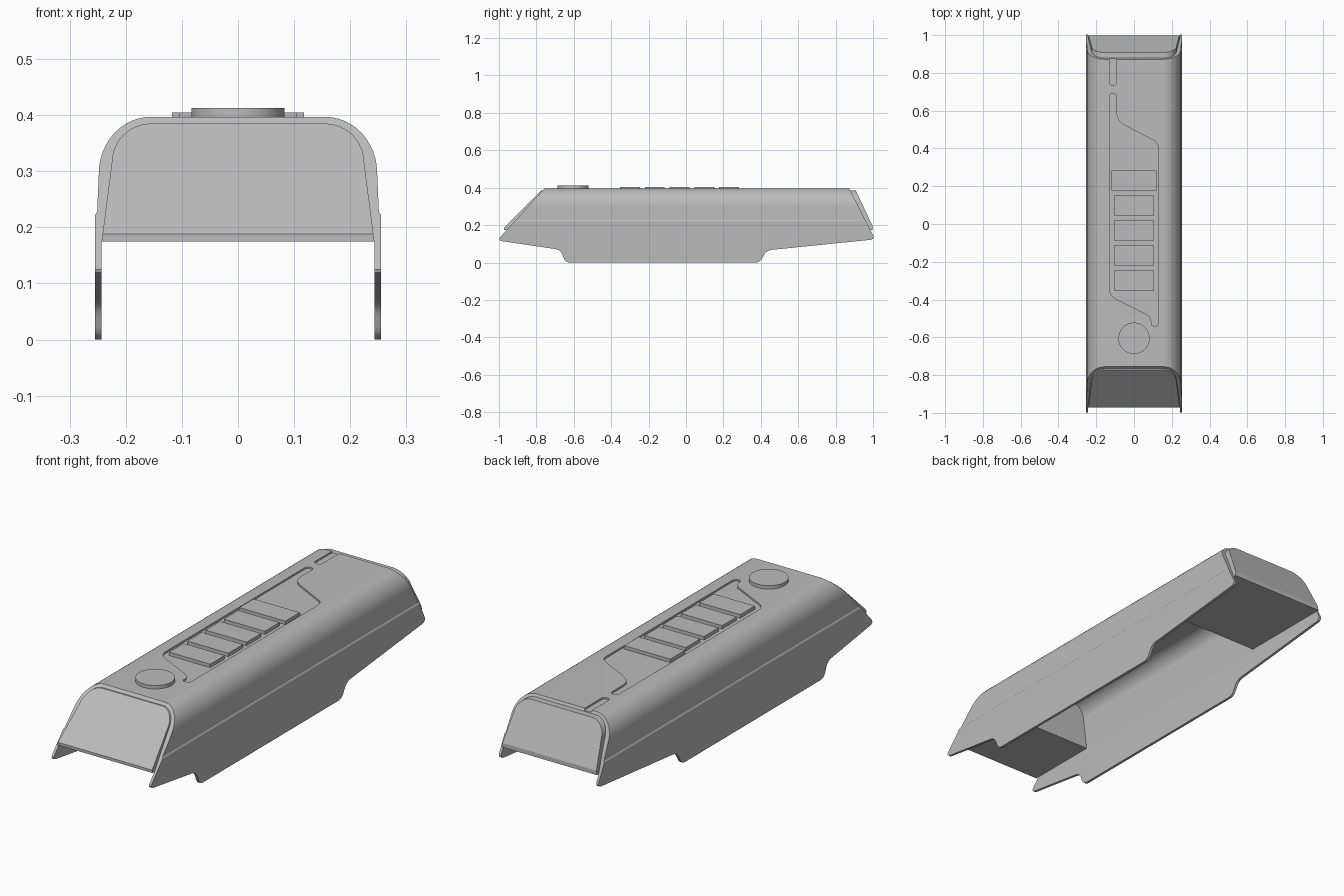
import bpy, bmesh, math
from mathutils import Vector

cube = bpy.data.objects.get("Cube")
if cube:
    bpy.data.objects.remove(cube, do_unlink=True)

grey = bpy.data.materials.new("plain_grey")
grey.use_nodes = True
grey.diffuse_color = (0.5, 0.5, 0.5, 1)
grey.node_tree.nodes["Principled BSDF"].inputs["Base Color"].default_value = (0.5, 0.5, 0.5, 1)


def finish(name, bm):
    bmesh.ops.recalc_face_normals(bm, faces=bm.faces)
    mesh = bpy.data.meshes.new(name)
    bm.to_mesh(mesh)
    bm.free()
    mesh.materials.append(grey)
    obj = bpy.data.objects.new(name, mesh)
    bpy.context.collection.objects.link(obj)
    return obj


def prism_mesh(points, axis, low, high):
    """Extrude a 2D outline along an axis (points are the other two, in order)."""
    bm = bmesh.new()
    def place(p, h):
        co = list(p)
        co.insert("xyz".index(axis), h)
        return bm.verts.new(co)
    a = [place(p, low) for p in points]
    b = [place(p, high) for p in points]
    bm.faces.new(a)
    bm.faces.new(b[::-1])
    for i in range(len(a)):
        j = (i + 1) % len(a)
        bm.faces.new((a[i], a[j], b[j], b[i]))
    return bm


def rounded(corners, steps=5):
    """Round each corner (u, v, radius) of an outline."""
    out, n = [], len(corners)
    for i, (u, v, r) in enumerate(corners):
        c = Vector((u, v))
        if not r:
            out.append(c)
            continue
        a = c + r * (Vector(corners[i - 1][:2]) - c).normalized()
        b = c + r * (Vector(corners[(i + 1) % n][:2]) - c).normalized()
        for k in range(steps + 1):
            t = k / steps
            out.append(a * (1 - t) ** 2 + c * 2 * t * (1 - t) + b * t * t)
    return out


def arch(side, cx, cz, rx, rz, steps=12):
    """Symmetric arch outline: straight side points, then elliptic shoulders."""
    arc = [(cx + rx * math.cos(k / steps * math.pi / 2),
            cz + rz * math.sin(k / steps * math.pi / 2)) for k in range(steps + 1)]
    half = side + arc
    return half + [(-x, z) for x, z in reversed(half)]


def boolean(obj, cutter, operation):
    mod = obj.modifiers.new("cut", "BOOLEAN")
    mod.operation, mod.solver, mod.object = operation, "EXACT", cutter
    bpy.context.view_layer.objects.active = obj
    bpy.ops.object.modifier_apply(modifier=mod.name)
    bpy.data.objects.remove(cutter, do_unlink=True)


def smooth(obj, angle=25):
    bpy.ops.object.select_all(action="DESELECT")
    obj.select_set(True)
    bpy.context.view_layer.objects.active = obj
    bpy.ops.object.shade_smooth_by_angle(angle=math.radians(angle))


# Shell: arched channel trimmed to the side silhouette
outer = arch([(0.255, -0.05), (0.255, 0.222), (0.251, 0.228)], 0.155, 0.297, 0.093, 0.1)
inner = arch([(0.243, -0.05), (0.243, 0.175)], 0.155, 0.315, 0.070, 0.07)
shell = finish("shell", prism_mesh(outer + inner[::-1], "y", -1.1, 1.1))
silhouette = rounded([
    (-1.01, 0.118, 0.03), (-0.67, 0.068, 0.03), (-0.645, 0, 0.025), (0.395, 0, 0.025),
    (0.43, 0.065, 0.03), (1.012, 0.124, 0.03), (0.845, 0.45, 0), (-0.707, 0.45, 0)])
boolean(shell, finish("silhouette_cutter", prism_mesh(silhouette, "x", -0.4, 0.4)), "INTERSECT")

# Shallow recess around the buttons and the short slot behind it
recess = rounded([
    (-0.13, 0.69, 0.017), (-0.13, -0.38, 0.04), (0.09, -0.49, 0.03), (0.093, -0.54, 0.014),
    (0.128, -0.54, 0.017), (0.128, 0.43, 0.03), (-0.093, 0.545, 0.05), (-0.093, 0.69, 0.017)])
slot = rounded([(-0.13, 0.95, 0), (-0.13, 0.735, 0.017), (-0.093, 0.735, 0.017), (-0.093, 0.95, 0)])
for outline in (recess, slot):
    boolean(shell, finish("recess_cutter", prism_mesh(outline, "z", 0.389, 0.45)), "DIFFERENCE")
smooth(shell)

# End blocks: solid plugs with a slanted face and a small upright lip
plug = arch([(0.243, 0.175)], 0.155, 0.315, 0.070, 0.07)


def end_block(name, inside, upper, lower, lip):
    sign = 1 if lip > 0 else -1
    bm = prism_mesh(plug, "y", *sorted((inside, sign * 1.2)))
    dy, dz = lower[0] - upper[0], lower[1] - upper[1]
    cuts = [((0, *upper), (0, -dz * sign, dy * sign) if sign * dz > 0 else (0, -dz, dy)),
            ((0, lip, 0), (0, sign, 0))]
    for co, normal in cuts:
        normal = Vector(normal)
        if normal.y * sign < 0:
            normal.negate()
        cut = bmesh.ops.bisect_plane(bm, geom=bm.verts[:] + bm.edges[:] + bm.faces[:],
                                     plane_co=co, plane_no=normal, clear_outer=True)
        edges = [e for e in cut["geom_cut"] if isinstance(e, bmesh.types.BMEdge)]
        bmesh.ops.edgeloop_fill(bm, edges=edges)
    smooth(finish(name, bm))


end_block("front_block", -0.62, (-0.773, 0.385), (-0.985, 0.175), -0.972)
end_block("back_block", 0.54, (0.908, 0.385), (1.005, 0.18), 0.998)

# Row of rectangular buttons, the rear one wider
for i in range(5):
    y, half = (0.23, 0.118) if i == 4 else (-0.3 + 0.133 * i, 0.105)
    box = [(-half, y - 0.053), (half, y - 0.053), (half, y + 0.053), (-half, y + 0.053)]
    finish(f"button_{i + 1}", prism_mesh(box, "z", 0.387, 0.405))

# Round button near the front
circle = [(0.083 * math.cos(k * math.tau / 48), -0.605 + 0.083 * math.sin(k * math.tau / 48))
          for k in range(48)]
smooth(finish("round_button", prism_mesh(circle, "z", 0.39, 0.413)))
